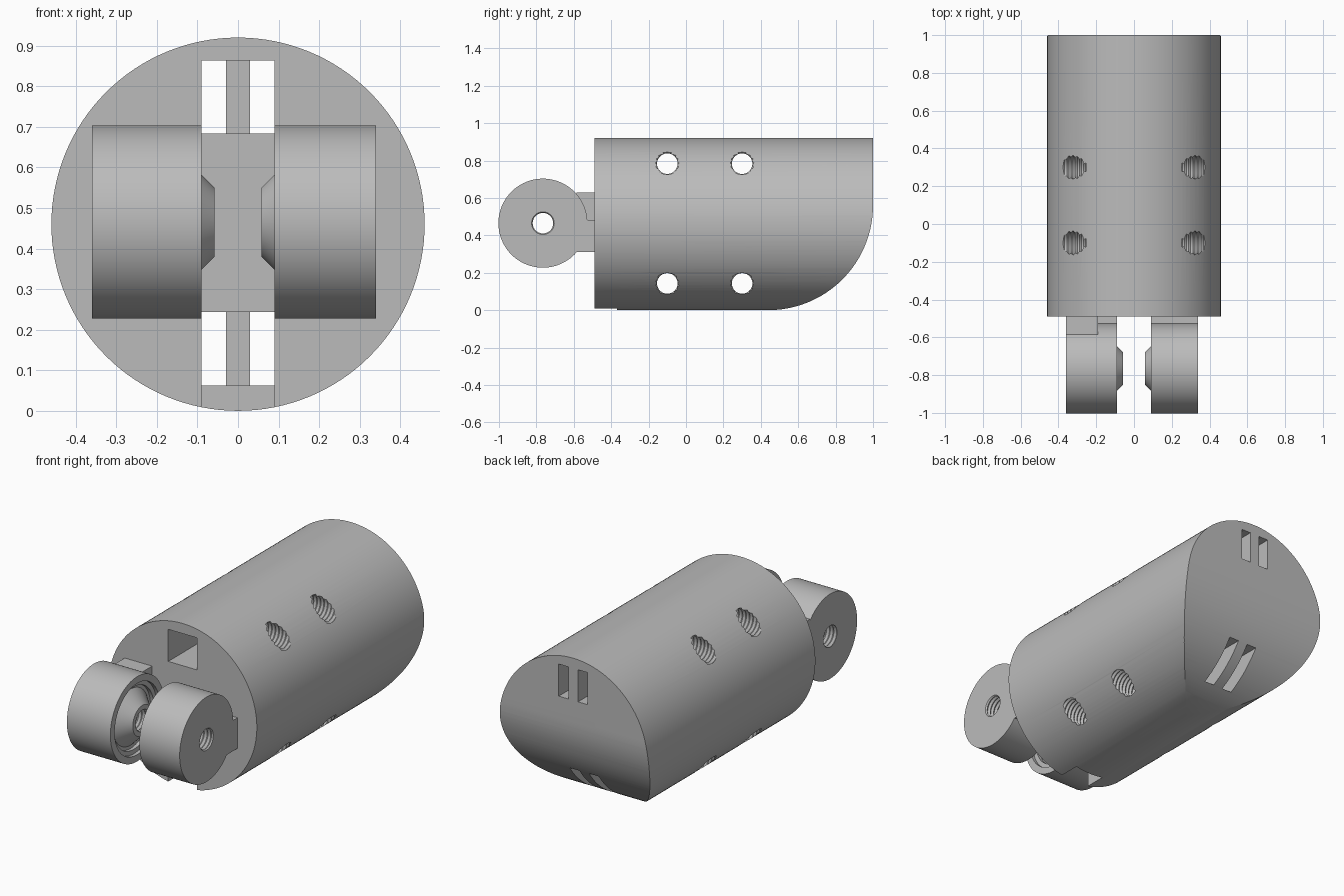
import bpy, bmesh, math
from mathutils import Matrix

if "Cube" in bpy.data.objects:
    bpy.data.objects.remove(bpy.data.objects["Cube"], do_unlink=True)

grey = bpy.data.materials.new("plain grey")
grey.use_nodes = True
colour = (0.5, 0.5, 0.5, 1)
grey.diffuse_color = colour
grey.node_tree.nodes["Principled BSDF"].inputs["Base Color"].default_value = colour

AXIS_Z = 0.46
PIVOT = (-0.765, 0.465)


def add(name, bm):
    bmesh.ops.recalc_face_normals(bm, faces=bm.faces)
    mesh = bpy.data.meshes.new(name)
    bm.to_mesh(mesh)
    bm.free()
    mesh.materials.append(grey)
    obj = bpy.data.objects.new(name, mesh)
    bpy.context.collection.objects.link(obj)
    return obj


def box(name, x, y, z):
    bm = bmesh.new()
    bmesh.ops.create_cube(bm, size=1)
    for v in bm.verts:
        v.co = [(a + b) / 2 + c * (b - a) for (a, b), c in zip((x, y, z), v.co)]
    return add(name, bm)


def lathe(name, profile, y, z, segs):
    """Solid turned about a line along x; profile is (x, radius) pairs."""
    bm = bmesh.new()
    rings = []
    for x, r in profile:
        angles = [2 * math.pi * i / segs for i in range(segs)]
        rings.append([bm.verts.new((x, y + r * math.cos(a), z + r * math.sin(a))) for a in angles])
    for lo, hi in zip(rings, rings[1:]):
        for i in range(segs):
            j = (i + 1) % segs
            bm.faces.new((lo[i], lo[j], hi[j], hi[i]))
    bm.faces.new(rings[0])
    bm.faces.new(rings[-1])
    return add(name, bm)


def thread(name, x0, x1, y, z):
    """Ridged cutter for a threaded hole along x."""
    count = int((x1 - x0) / 0.011)
    step = (x1 - x0) / count
    profile = [(x0 + i * step, 0.055 if i % 2 else 0.064) for i in range(count + 1)]
    return lathe(name, profile, y, z, 28)


def combine(obj, tool, operation="DIFFERENCE"):
    mod = obj.modifiers.new("combine", "BOOLEAN")
    mod.operation = operation
    mod.solver = "EXACT"
    mod.object = tool
    bpy.context.view_layer.update()
    graph = bpy.context.evaluated_depsgraph_get()
    mesh = bpy.data.meshes.new_from_object(obj.evaluated_get(graph))
    obj.modifiers.clear()
    obj.data = mesh
    bpy.data.objects.remove(tool, do_unlink=True)


# Main barrel along y
bm = bmesh.new()
bmesh.ops.create_cone(bm, cap_ends=True, segments=128, radius1=0.46, radius2=0.46, depth=1.49)
bmesh.ops.transform(bm, verts=bm.verts, matrix=Matrix.Translation((0, 0.255, AXIS_Z))
                    @ Matrix.Rotation(math.pi / 2, 4, "X"))
body = add("barrel", bm)

# Rounded underside at the back
outline = [(1.1, 0.56), (1.1, -0.1), (0.42, -0.1)]
for i in range(33):
    a = math.radians(-91 + 91 * i / 32)
    outline.append((0.44 + 0.56 * math.cos(a), 0.56 + 0.56 * math.sin(a)))
bm = bmesh.new()
face = bm.faces.new([bm.verts.new((-0.6, y, z)) for y, z in outline])
side = bmesh.ops.extrude_face_region(bm, geom=[face])["geom"]
bmesh.ops.translate(bm, verts=[g for g in side if isinstance(g, bmesh.types.BMVert)], vec=(1.2, 0, 0))
combine(body, add("round_cutter", bm))

# Channels: one wide pocket in front, two slots either side of a web behind
for z in ((0.062, 0.243), (0.683, 0.863)):
    combine(body, box("pocket_cutter", (-0.09, 0.09), (-0.6, 0.5), z))
    for x in ((-0.09, -0.03), (0.03, 0.09)):
        combine(body, box("slot_cutter", x, (0.45, 1.1), z))
combine(body, box("notch_cutter", (-0.09, 0.09), (-0.6, -0.37), (-0.1, 0.2)))

# Threaded cross holes
for y in (-0.1, 0.3):
    for z in (0.143, 0.783):
        combine(body, thread("hole_cutter", -0.5, 0.5, y, z))

# Hinge knuckles: drum with a stepped recess and a conical boss inside
knuckles = []
for name, s, outer in (("left_knuckle", 1, 0.34), ("right_knuckle", -1, 0.36)):
    profile = [(outer, 0.238), (0.09, 0.238), (0.09, 0.2), (0.11, 0.2),
               (0.11, 0.175), (0.13, 0.175), (0.13, 0.157), (0.058, 0.085)]
    knuckle = lathe(name, [(s * x, r) for x, r in profile], *PIVOT, 96)
    knuckles.append(knuckle)

# Knuckle mounts: low blocks on both sides, a taller one on the right
left, right = knuckles
reach = (-0.62, -0.48)
combine(left, box("left_mount", (0.14, 0.34), reach, (0.31, 0.482)), "UNION")
combine(left, box("left_mount_lip", (0.09, 0.16), (-0.535, -0.48), (0.31, 0.482)), "UNION")
combine(right, box("right_mount", (-0.36, -0.19), (-0.585, -0.48), (0.31, 0.63)), "UNION")
combine(right, box("right_mount_lip", (-0.2, -0.09), (-0.535, -0.48), (0.31, 0.482)), "UNION")
combine(left, thread("pin_cutter", 0.03, 0.4, *PIVOT))
combine(right, thread("pin_cutter", -0.4, -0.03, *PIVOT))

# Smooth round surfaces, crisp edges
for obj in [body] + knuckles:
    bpy.ops.object.select_all(action="DESELECT")
    obj.select_set(True)
    bpy.context.view_layer.objects.active = obj
    bpy.ops.object.shade_smooth_by_angle(angle=math.radians(25))
